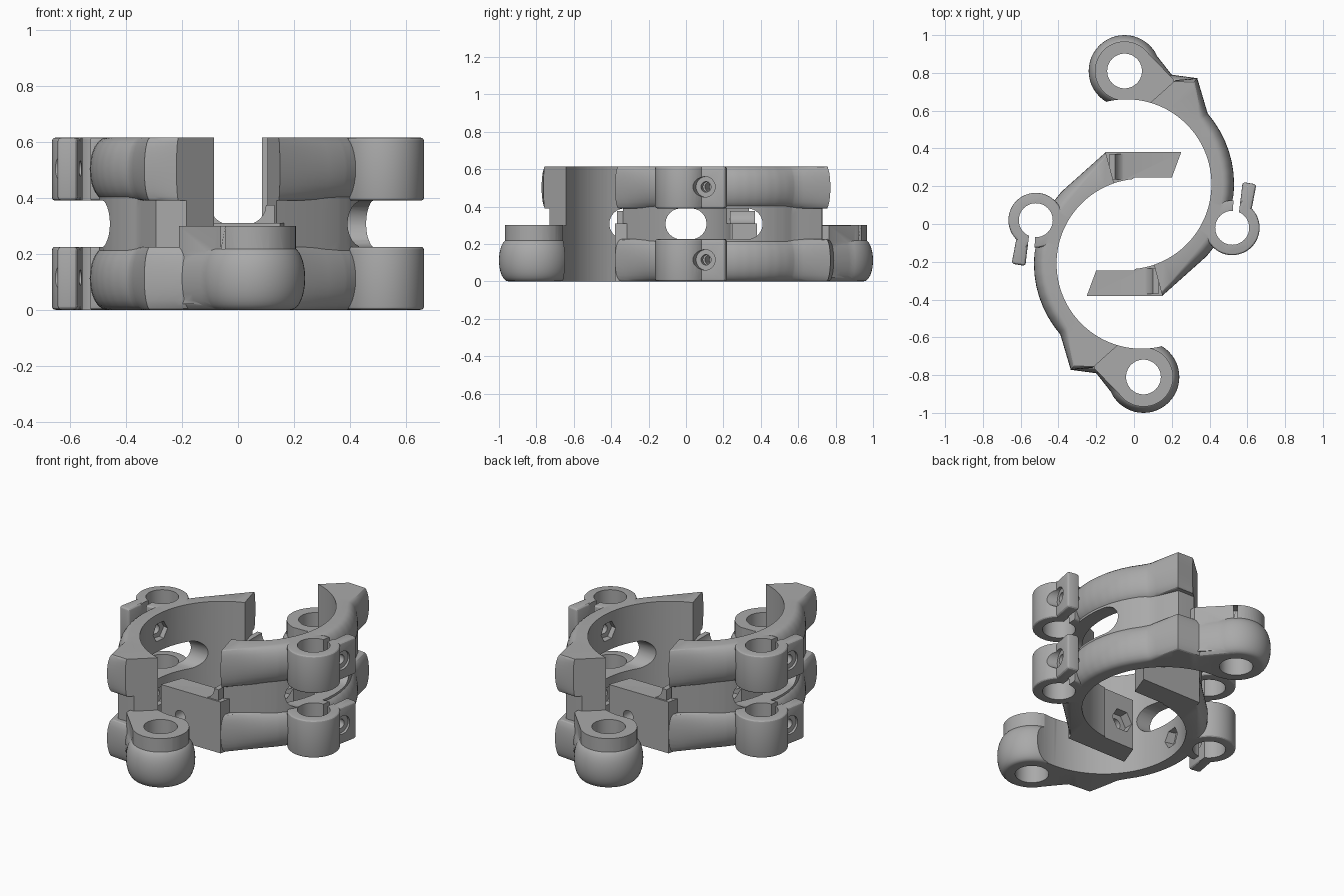
import bpy, bmesh, math
from mathutils import Vector, Matrix

if "Cube" in bpy.data.objects:
    bpy.data.objects.remove(bpy.data.objects["Cube"], do_unlink=True)

grey = bpy.data.materials.new("plain grey")
grey.use_nodes = True
colour = (0.4, 0.4, 0.4, 1)
grey.diffuse_color = colour
grey.node_tree.nodes["Principled BSDF"].inputs["Base Color"].default_value = colour

CENTRE = Vector((-0.04, 0.21))      # centre of the curved arm
BORE = 0.45                         # inner radius of the arm
TOP, LOW, HIGH, STEP = 0.615, 0.225, 0.39, 0.3
RING = (0.52, -0.02)
BOSS = (-0.05, 0.81)


def polar(angle, radius):
    a = math.radians(angle)
    return CENTRE + radius * Vector((math.cos(a), math.sin(a)))


def finish(bm, name):
    bmesh.ops.recalc_face_normals(bm, faces=bm.faces)
    mesh = bpy.data.meshes.new(name)
    bm.to_mesh(mesh)
    bm.free()
    mesh.materials.append(grey)
    ob = bpy.data.objects.new(name, mesh)
    bpy.context.collection.objects.link(ob)
    return ob


def loft(name, loops):
    """Skin a row of equal closed loops and cap both ends."""
    bm = bmesh.new()
    rows = [[bm.verts.new(p) for p in loop] for loop in loops]
    n = len(rows[0])
    for a, b in zip(rows, rows[1:]):
        for i in range(n):
            j = (i + 1) % n
            bm.faces.new((a[i], a[j], b[j], b[i]))
    bm.faces.new(rows[0])
    bm.faces.new(rows[-1])
    return finish(bm, name)


def prism(name, outline, z0, z1):
    return loft(name, [[(x, y, z) for x, y in outline] for z in (z0, z1)])


def rod(name, a, b, r, n=48):
    """Cylinder, or hexagon with n = 6, between two points."""
    a, b = Vector(a), Vector(b)
    turn = (b - a).to_track_quat('Z', 'Y').to_matrix()
    ring = [turn @ Vector((r * math.cos(k * math.tau / n), r * math.sin(k * math.tau / n), 0))
            for k in range(n)]
    return loft(name, [[p + v for v in ring] for p in (a, b)])


def upright(name, xy, r, z0, z1, n=48):
    return rod(name, (*xy, z0), (*xy, z1), r, n)


def soften(ob, width):
    bm = bmesh.new()
    bm.from_mesh(ob.data)
    edges = [e for e in bm.edges if len(e.link_faces) == 2 and e.calc_face_angle() > 0.6]
    bmesh.ops.bevel(bm, geom=edges, offset=width, segments=3, profile=0.5, affect='EDGES')
    bm.to_mesh(ob.data)
    bm.free()
    return ob


def rib(name, stations, z0, z1, reach=1.0, bulge=True):
    """Curved bar whose outer face swells between its lower and upper edge."""
    loops = []
    for (a0, p0, d0), (a1, p1, d1) in zip(stations, stations[1:]):
        for k in range(5):
            f = k / 4
            inner = polar(a0 + (a1 - a0) * f, BORE - 0.012)
            outer = inner + (Vector(p0).lerp(Vector(p1), f) - inner) * reach
            depth = (d0 + (d1 - d0) * f) if bulge else 0
            way = (inner - outer).normalized()
            loop = [(*inner, z0)]
            for s in range(13):
                u = -math.cos(math.pi * s / 12)
                q = outer + way * depth * (1 - math.sqrt(max(0, 1 - u * u)))
                loop.append((*q, z0 + (z1 - z0) * (u + 1) / 2))
            loop.append((*inner, z1))
            if not loops or k:
                loops.append(loop)
    return loft(name, loops)


def boolean(ob, tool, operation):
    mod = ob.modifiers.new(operation.lower(), 'BOOLEAN')
    mod.operation, mod.solver, mod.object = operation, 'EXACT', tool
    bpy.context.view_layer.update()
    deps = bpy.context.evaluated_depsgraph_get()
    mesh = bpy.data.meshes.new_from_object(ob.evaluated_get(deps))
    ob.modifiers.clear()
    ob.data = mesh
    bpy.data.objects.remove(tool, do_unlink=True)


# Arm stations: inner angle, outer point, depth of the swelling
arc = [(a, polar(a, 0.57), 0.06) for a in range(36, -43, -6)]
upper = [(74.7, (0.22, 0.762), 0.01), (62, (0.335, 0.772), 0.03),
         (45, (0.39, 0.585), 0.05)] + arc + [(-71, (0.15, -0.38), 0.02)]
lower = [(94, (0.07, 0.955), 0.05), (80, (0.2, 0.79), 0.04)] + upper[1:]

# Arm: two swelling ribs joined by a thinner web
body = rib("clamp_half_right", lower, 0, LOW)
parts = [rib("upper_rib", upper, HIGH, TOP),
         rib("web", upper, 0.1, 0.5, reach=0.75, bulge=False)]

# Hinge boss: swollen foot with a plain collar
foot = []
for s in range(17):
    u = -math.cos(math.pi * s / 16)
    r = 0.14 + 0.05 * math.sqrt(max(0, 1 - u * u))
    foot.append([(BOSS[0] + r * math.cos(k * math.tau / 48),
                  BOSS[1] + r * math.sin(k * math.tau / 48),
                  LOW * (u + 1) / 2) for k in range(48)])
parts.append(loft("hinge_foot", foot))
parts.append(upright("hinge_collar", BOSS, 0.157, 0.1, STEP))
parts.append(prism("hinge_neck", [(-0.05, 0.62), (0.1, 0.62), (0.21, 0.72), (0.21, 0.765),
                                  (0.06, 0.92), (-0.05, 0.9)], 0.02, STEP - 0.001))

# Low bolting flange with a fillet up to the arm
parts.append(prism("flange", [(-0.2, -0.245), (-0.25, -0.38), (0.15, -0.38),
                              (0.19, -0.2), (0.05, -0.2), (0, -0.245)], 0, 0.31))
curve = [(0.03 + 0.07 * math.sin(t * math.pi / 12), 0.305 + 0.07 * (1 - math.cos(t * math.pi / 12)))
         for t in range(7)]
side = [(0.13, 0.375), (0.13, 0.29), (0.03, 0.29)] + curve
parts.append(loft("flange_fillet", [[(x, y, z) for x, z in side] for y in (-0.235, -0.37)]))

# Split clip rings with tabs, one at each rib
for z0, z1 in ((0, LOW), (HIGH, TOP)):
    parts.append(soften(upright("clip_ring", RING, 0.145, z0, z1), 0.012))
    parts.append(soften(prism("clip_tab", [(0.555, 0.05), (0.61, 0.04), (0.625, 0.09),
                                           (0.648, 0.21), (0.575, 0.222)], z0, z1), 0.015))
for part in parts:
    boolean(body, part, 'UNION')

# Bores, slot and window
cuts = [upright("bore_cutter", CENTRE, BORE, -0.1, 0.8, 128),
        upright("hinge_hole_cutter", BOSS, 0.092, -0.1, 0.8),
        upright("ring_hole_cutter", RING, 0.09, -0.1, 0.8),
        prism("slot_cutter", [(0.522, 0.03), (0.552, 0.03), (0.577, 0.24), (0.532, 0.24)], -0.1, 0.8)]
mid, half = (LOW + HIGH) / 2, (HIGH - LOW) / 2
window = []
for y, start in ((0.41 - half, -90), (-0.11 + half, 90)):
    for k in range(13):
        a = math.radians(start + 15 * k)
        window.append((y + half * math.cos(a), mid + half * math.sin(a)))
cuts.append(loft("window_cutter", [[(x, y, z) for y, z in window] for x in (0.2, 0.8)]))

# Screw holes with counterbores and hexagonal nut pockets
aim = Vector((-0.96, 0.27, 0)).normalized()
for z in (0.115, 0.505):
    head = Vector((0.633, 0.1, z))
    cuts.append(rod("screw_cutter", head - aim * 0.1, head + aim * 0.33, 0.028, 24))
    cuts.append(rod("counterbore_cutter", head - aim * 0.1, head + aim * 0.025, 0.055, 32))
    cuts.append(rod("nut_cutter", head + aim * 0.195, head + aim * 0.33, 0.06, 6))
cuts.append(rod("flange_screw_cutter", (-0.12, -0.5, 0.155), (-0.12, -0.1, 0.155), 0.032, 24))
cuts.append(rod("flange_nut_cutter", (-0.12, -0.3, 0.155), (-0.12, -0.1, 0.155), 0.07, 6))
for cut in cuts:
    boolean(body, cut, 'DIFFERENCE')

# Shade, then add the opposite half turned about the middle
bpy.ops.object.select_all(action='DESELECT')
body.select_set(True)
bpy.context.view_layer.objects.active = body
bpy.ops.object.shade_smooth_by_angle(angle=math.radians(28))
twin = bpy.data.objects.new("clamp_half_left", body.data.copy())
twin.data.transform(Matrix.Rotation(math.pi, 4, 'Z'))
bpy.context.collection.objects.link(twin)
